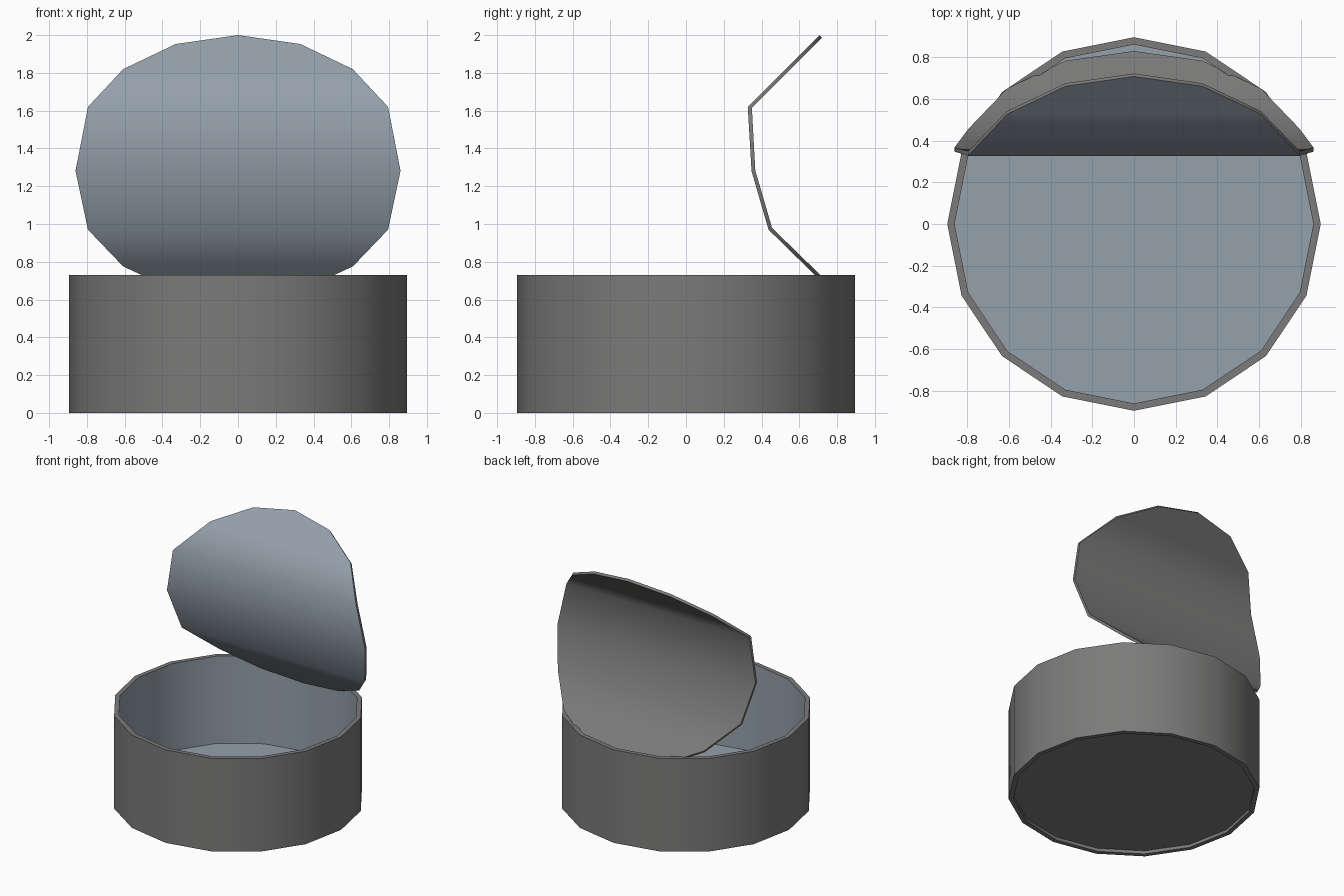
import bpy, bmesh, math

if "Cube" in bpy.data.objects:
    bpy.data.objects.remove(bpy.data.objects["Cube"])

SIDES = 16


def material(name, rgb):
    m = bpy.data.materials.new(name)
    m.diffuse_color = (*rgb, 1)
    m.use_nodes = True
    m.node_tree.nodes["Principled BSDF"].inputs["Base Color"].default_value = m.diffuse_color
    return m


grey = material("dark grey metal", (0.2, 0.198, 0.195))
blue = material("blue grey inside", (0.30, 0.355, 0.41))


def make_object(name, bm, mats):
    me = bpy.data.meshes.new(name)
    bm.to_mesh(me)
    bm.free()
    for m in mats:
        me.materials.append(m)
    ob = bpy.data.objects.new(name, me)
    bpy.context.collection.objects.link(ob)
    bpy.ops.object.select_all(action='DESELECT')
    bpy.context.view_layer.objects.active = ob
    ob.select_set(True)
    return ob


# Can: revolved wall with a rim, a raised floor and a recessed underside
profile = [(0.86, 0.025), (0.86, 0), (0.895, 0), (0.895, 0.73), (0.86, 0.73), (0.86, 0.045)]
bm = bmesh.new()
rings = [[bm.verts.new((r * math.cos(2 * math.pi * i / SIDES),
                        r * math.sin(2 * math.pi * i / SIDES), z))
          for i in range(SIDES)] for r, z in profile]
for k in range(len(rings) - 1):
    a, b = rings[k], rings[k + 1]
    for i in range(SIDES):
        j = (i + 1) % SIDES
        f = bm.faces.new((a[i], a[j], b[j], b[i]))
        f.material_index = 1 if k == 4 else 0      # inner wall
bm.faces.new(rings[0][::-1])
bm.faces.new(rings[-1]).material_index = 1         # floor
bmesh.ops.recalc_face_normals(bm, faces=bm.faces)
make_object("can_body", bm, [grey, blue])
bpy.ops.object.shade_smooth_by_angle(angle=math.radians(40))

# Lid: a 16-sided disc bent along a side profile of (disc position, y, z)
R = 0.86
T = R * math.cos(math.radians(67.5))
bend = [(R, 0.707, 2.0), (T, 0.327, 1.62), (0, 0.347, 1.28), (-T, 0.437, 0.97), (-R, 0.815, 0.60)]


def bent(t):
    for (t0, y0, z0), (t1, y1, z1) in zip(bend, bend[1:]):
        if t >= t1 - 1e-6:
            u = (t0 - t) / (t0 - t1)
            return y0 + (y1 - y0) * u, z0 + (z1 - z0) * u
    return bend[-1][1:]


bm = bmesh.new()
rows = []
for i in range(SIDES // 2 + 1):
    a = 2 * math.pi * i / SIDES
    x, (y, z) = R * math.sin(a), bent(R * math.cos(a))
    xs = (0,) if i in (0, SIDES // 2) else (-x, x)
    rows.append([bm.verts.new((px, y, z)) for px in xs])
for a, b in zip(rows, rows[1:]):
    bm.faces.new(a[::-1] + b)
bm.normal_update()
for f in bm.faces:
    if f.normal.y > 0:
        f.normal_flip()
lid = make_object("bent_lid", bm, [blue, grey])
s = lid.modifiers.new("thickness", 'SOLIDIFY')
s.thickness = 0.02
s.offset = -1
s.use_even_offset = True
s.material_offset = 1
s.material_offset_rim = 1
bpy.ops.object.modifier_apply(modifier=s.name)
bpy.ops.object.shade_smooth_by_angle(angle=math.radians(55))
